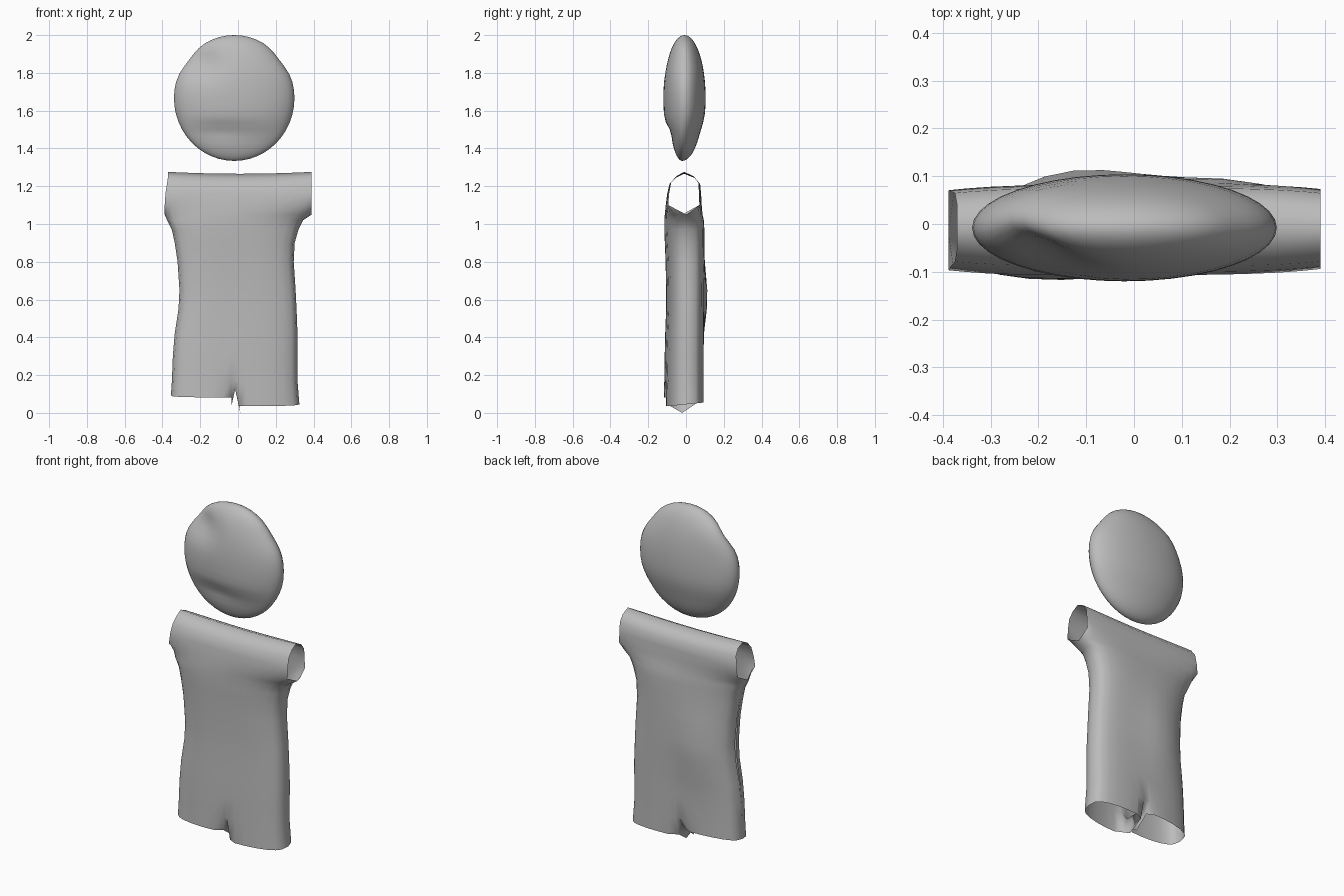
import bpy, bmesh, math

if "Cube" in bpy.data.objects:
    bpy.data.objects.remove(bpy.data.objects["Cube"])

grey = bpy.data.materials.new("plain grey")
grey.use_nodes = True
colour = (0.5, 0.5, 0.5, 1)
grey.diffuse_color = colour
grey.node_tree.nodes["Principled BSDF"].inputs["Base Color"].default_value = colour


def finish(bm, name, angle):
    """Weld, orient and smooth a part, then link it to the scene."""
    bmesh.ops.remove_doubles(bm, verts=bm.verts, dist=0.0005)
    bmesh.ops.recalc_face_normals(bm, faces=bm.faces)
    mesh = bpy.data.meshes.new(name)
    bm.to_mesh(mesh)
    bm.free()
    mesh.materials.append(grey)
    part = bpy.data.objects.new(name, mesh)
    bpy.context.collection.objects.link(part)
    bpy.ops.object.select_all(action='DESELECT')
    part.select_set(True)
    bpy.context.view_layer.objects.active = part
    bpy.ops.object.shade_smooth_by_angle(angle=math.radians(angle))


def bell(value, centre, width):
    return math.exp(-((value - centre) / width) ** 2)


def ease(value, start, end):
    t = min(max((value - start) / (end - start), 0), 1)
    return t * t * (3 - 2 * t)


# Head: a flattened round pebble, thinner at the chin
bm = bmesh.new()
bmesh.ops.create_uvsphere(bm, u_segments=40, v_segments=24, radius=1)
for v in bm.verts:
    sx, sy, sz = v.co
    z = 1.667 + 0.333 * sz
    x = -0.02 + 0.319 * sx * (1 - 0.06 * bell(z, 1.88, 0.07))
    depth = 0.112
    if sy < 0:
        depth *= 1 - 0.34 * ease(z, 1.58, 1.45)
    y = -0.008 - 0.012 * ease(z, 1.6, 1.45) + sy * depth
    # hollow beside the brow, and a crease above the chin
    y += 0.05 * bell(x, -0.2, 0.1) * bell(z, 1.86, 0.08) * (0.5 - 0.5 * sy)
    if sy < 0:
        y -= 0.015 * bell(x, -0.1, 0.13) * bell(z, 1.49, 0.03) * sy
    v.co = (x, y, z)
finish(bm, "head", 80)

# Torso rows: height, right edge, left edge, front, back
rows = [
    (0.05, -0.355, 0.325, -0.112, 0.088),
    (0.17, -0.35, 0.315, -0.11, 0.088),
    (0.3, -0.345, 0.315, -0.108, 0.088),
    (0.42, -0.335, 0.315, -0.105, 0.088),
    (0.55, -0.315, 0.31, -0.1, 0.088),
    (0.65, -0.31, 0.305, -0.1, 0.088),
    (0.8, -0.32, 0.295, -0.103, 0.09),
    (0.9, -0.335, 0.3, -0.107, 0.092),
    (0.97, -0.35, 0.32, -0.11, 0.092),
    (1.02, -0.375, 0.345, -0.11, 0.09),
    (1.05, -0.388, 0.39, -0.11, 0.085),
    (1.1, -0.388, 0.39, -0.107, 0.083),
    (1.16, -0.384, 0.39, -0.1, 0.08),
    (1.215, -0.375, 0.39, -0.088, 0.075),
    (1.25, -0.37, 0.39, -0.055, 0.045),
    (1.272, -0.37, 0.39, -0.01, -0.01),
]
half = [0.06, 0.2, 0.4, 0.6, 0.78, 0.9, 0.97, 1]
columns = [-u for u in reversed(half)] + [0] + half
middle = len(half)
ARMPIT = 1.06
MID_Y = -0.01


def torso_point(row, u, back):
    z, right, left, front_y, back_y = row
    x = (right + left) / 2 + u * (left - right) / 2
    offset = (back_y if back else front_y) - MID_Y
    if z < ARMPIT:
        # closed sides: rounded cross-section
        offset *= (1 - abs(u) ** 3) ** (1 / 3)
    else:
        # open sleeves: the sheets run straight out to the armholes
        offset *= 1 - 0.12 * u ** 4
        z += 0.01 * (u * u - 0.6) * ease(z, 1.1, 1.25)
    if back:
        offset += 0.034 * bell(x, -0.13, 0.17) * bell(z, 0.62, 0.2)
    if row is rows[0]:
        # uneven sloping hem with a notch between the legs
        z = 0.125 if u == 0 else (0.092 if u < 0 else 0.046) + 0.1 * offset
        offset *= 1 - 0.35 * bell(u, 0, 0.12)
    # slight twist of the body, fading out at the sleeves
    twist = 0.018 * u * ease(z, 1.12, 1.0)
    return x, MID_Y + offset + twist, z


bm = bmesh.new()
hems = []
for back in (False, True):
    grid = [[bm.verts.new(torso_point(r, u, back)) for u in columns] for r in rows]
    hems.append(grid[0])
    for low, high in zip(grid, grid[1:]):
        for i in range(len(columns) - 1):
            bm.faces.new((low[i], low[i + 1], high[i + 1], high[i]))

# Crotch: a small inner wall for each leg, hanging to a point
front, rear = hems
for side, tip_x, tip_z in ((-1, -0.035, 0.035), (1, 0.012, 0)):
    tip = bm.verts.new((tip_x, -0.02, tip_z))
    a, b = front[middle + side], rear[middle + side]
    bm.faces.new((front[middle], a, tip))
    bm.faces.new((rear[middle], front[middle], tip))
    bm.faces.new((b, rear[middle], tip))
finish(bm, "torso", 75)
